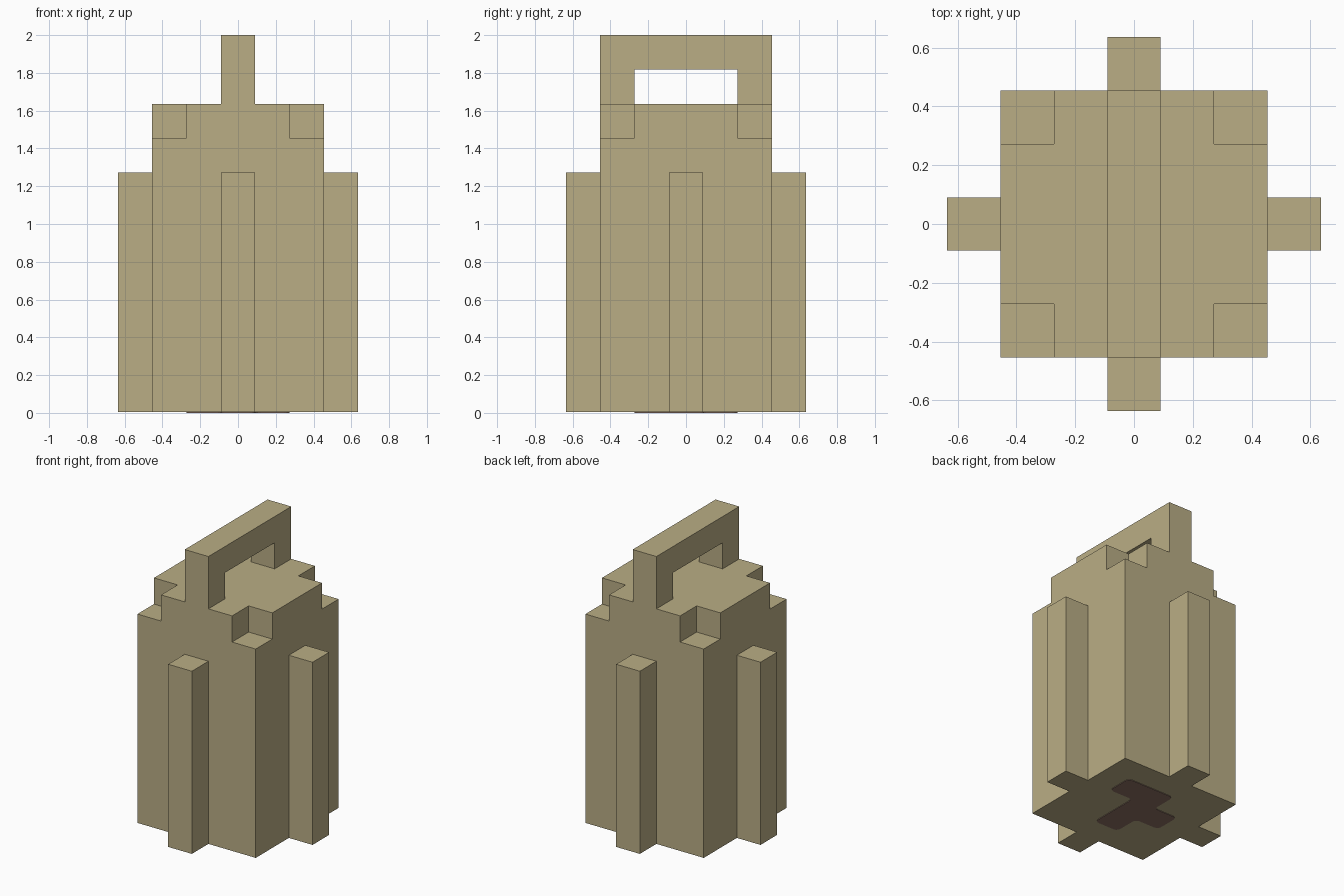
import bpy, bmesh
from mathutils import Vector

cube = bpy.data.objects.get("Cube")
if cube:
    bpy.data.objects.remove(cube, do_unlink=True)

U = 2 / 11        # one block of the model's grid
PLATE = 0.004     # thickness of the underside plate


def material(name, rgb):
    mat = bpy.data.materials.new(name)
    mat.use_nodes = True
    mat.diffuse_color = (*rgb, 1)
    mat.node_tree.nodes["Principled BSDF"].inputs["Base Color"].default_value = (*rgb, 1)
    return mat


TAN = material("tan", (0.49, 0.42, 0.235))
BROWN = material("dark brown", (0.264, 0.164, 0.127))


def prism(name, points, direction, mat, round_corners=0):
    """Extrude a closed outline along a direction."""
    bm = bmesh.new()
    face = bm.faces.new([bm.verts.new(p) for p in points])
    moved = bmesh.ops.extrude_face_region(bm, geom=[face], use_keep_orig=True)["geom"]
    bmesh.ops.translate(bm, vec=direction, verts=[v for v in moved if isinstance(v, bmesh.types.BMVert)])
    if round_corners:
        axis = Vector(direction).normalized()
        edges = [e for e in bm.edges
                 if abs((e.verts[0].co - e.verts[1].co).normalized().dot(axis)) > 0.99]
        bmesh.ops.bevel(bm, geom=edges, offset=round_corners, segments=3,
                        profile=0.5, affect='EDGES')
    bmesh.ops.recalc_face_normals(bm, faces=bm.faces)
    mesh = bpy.data.meshes.new(name)
    bm.to_mesh(mesh)
    bm.free()
    mesh.materials.append(mat)
    obj = bpy.data.objects.new(name, mesh)
    bpy.context.collection.objects.link(obj)
    return obj


def box(name, low, high, mat=TAN):
    (x0, y0, z0), (x1, y1, z1) = low, high
    outline = [(x0, y0, z0), (x1, y0, z0), (x1, y1, z0), (x0, y1, z0)]
    return prism(name, outline, (0, 0, z1 - z0), mat)


# Main body with a block cut from each top corner
half = 2.5 * U
body = box("body", (-half, -half, PLATE), (half, half, 9 * U))
for sx in (-1, 1):
    for sy in (-1, 1):
        xs = sorted((sx * 1.5 * U, sx * 4 * U))
        ys = sorted((sy * 1.5 * U, sy * 4 * U))
        cutter = box("corner_cutter", (xs[0], ys[0], 8 * U), (xs[1], ys[1], 10 * U))
        cutter.hide_render = True
        mod = body.modifiers.new("corner_notch", 'BOOLEAN')
        mod.operation = 'DIFFERENCE'
        mod.solver = 'EXACT'
        mod.object = cutter
        bpy.context.view_layer.objects.active = body
        bpy.ops.object.modifier_apply(modifier=mod.name)
        bpy.data.objects.remove(cutter, do_unlink=True)

# Upright rib in the middle of each side
h, outer = U / 2, 3.5 * U
box("left_rib", (half, -h, PLATE), (outer, h, 7 * U))
box("right_rib", (-outer, -h, PLATE), (-half, h, 7 * U))
box("front_rib", (-h, -outer, PLATE), (h, -half, 7 * U))
box("back_rib", (-h, half, PLATE), (h, outer, 7 * U))

# Carrying handle running front to back
arch = [(-2.5, 9), (-2.5, 11), (2.5, 11), (2.5, 9), (1.5, 9), (1.5, 10), (-1.5, 10), (-1.5, 9)]
prism("handle", [(-h, y * U, z * U) for y, z in arch], (U, 0, 0), TAN)

# Five-block rounded plate on the underside
blocks = [(-.5, -1.5), (.5, -1.5), (.5, .5), (1.5, .5), (1.5, 1.5), (-.5, 1.5),
          (-.5, .5), (-1.5, .5), (-1.5, -.5), (-.5, -.5)]
prism("underside_plate", [(x * U, y * U, 0) for x, y in blocks], (0, 0, PLATE), BROWN,
      round_corners=0.03)
